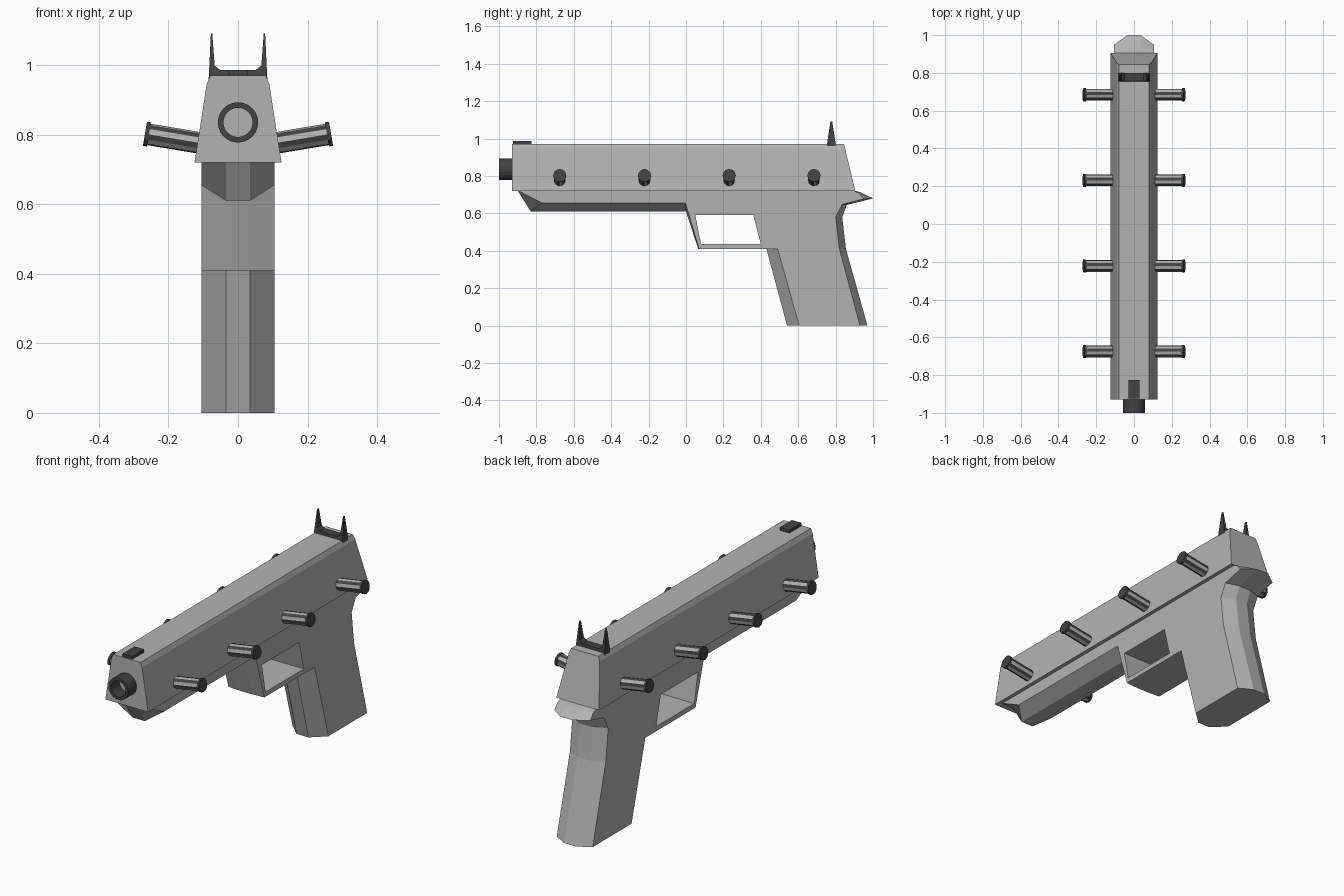
import bpy, bmesh, math
from mathutils import Vector, Matrix

if "Cube" in bpy.data.objects:
    bpy.data.objects.remove(bpy.data.objects["Cube"])


def material(name, v):
    m = bpy.data.materials.new(name)
    m.diffuse_color = (v, v, v, 1)
    m.use_nodes = True
    m.node_tree.nodes["Principled BSDF"].inputs["Base Color"].default_value = m.diffuse_color
    return m


GREY = material("light grey metal", 0.45)
DARK = material("dark grey metal", 0.055)


def finish(bm, name, *mats):
    bmesh.ops.recalc_face_normals(bm, faces=bm.faces[:])
    me = bpy.data.meshes.new(name)
    bm.to_mesh(me)
    bm.free()
    for m in mats:
        me.materials.append(m)
    ob = bpy.data.objects.new(name, me)
    bpy.context.collection.objects.link(ob)
    return ob


def loft(name, rings, *mats, closed=False):
    """Skin matching rings of points; cap the ends unless the loft is closed."""
    bm = bmesh.new()
    vs = [[bm.verts.new(p) for p in r] for r in rings]
    n = len(rings[0])
    pairs = list(zip(vs, vs[1:])) + ([(vs[-1], vs[0])] if closed else [])
    for a, b in pairs:
        for i in range(n):
            j = (i + 1) % n
            bm.faces.new((a[i], a[j], b[j], b[i]))
    if not closed:
        bm.faces.new(vs[0])
        bm.faces.new(vs[-1])
    return finish(bm, name, *mats)


# Slide: tapered section, raked rear face
section = [(-0.125, 0.72), (-0.09, 0.945), (-0.08, 0.97),
           (0.08, 0.97), (0.09, 0.945), (0.125, 0.72)]
loft("slide", [[(x, -0.93, z) for x, z in section],
               [(x, 0.905 - (z - 0.72) * 0.24, z) for x, z in section]], GREY)

# Frame and grip: side outline and centre outline give the chamfered edges
side = [(-0.90, 0.722), (-0.77, 0.655), (-0.003, 0.655), (0.07, 0.41),
        (0.49, 0.41), (0.605, 0), (0.93, 0), (0.82, 0.41), (0.80, 0.58),
        (0.835, 0.648), (0.95, 0.677), (0.925, 0.708), (0.895, 0.722)]
centre = [(-0.90, 0.722), (-0.83, 0.61), (0.0, 0.61), (0.065, 0.41),
          (0.43, 0.41), (0.54, 0), (0.97, 0), (0.855, 0.41), (0.835, 0.58),
          (0.86, 0.645), (1.0, 0.68), (0.935, 0.712), (0.895, 0.722)]
frame = loft("frame_and_grip",
             [[(x, y, z) for y, z in prof] for x, prof in
              ((-0.105, side), (-0.035, centre), (0.035, centre), (0.105, side))], GREY)

# Trigger guard opening
hole = [(0.05, 0.59), (0.36, 0.59), (0.40, 0.435), (0.08, 0.435)]
cutter = loft("guard_cutter", [[(x, y, z) for y, z in hole] for x in (-0.2, 0.2)], GREY)
cutter.hide_render = True
cutter.hide_viewport = True
mod = frame.modifiers.new("guard_hole", "BOOLEAN")
mod.operation = "DIFFERENCE"
mod.solver = "EXACT"
mod.object = cutter


# Muzzle tube, open in front of the slide face
def circle(r, y, n=24):
    return [(r * math.cos(2 * math.pi * i / n), y, 0.835 + r * math.sin(2 * math.pi * i / n))
            for i in range(n)]


loft("muzzle", [circle(0.058, -0.928), circle(0.058, -1.0),
                circle(0.042, -1.0), circle(0.042, -0.928)], DARK, closed=True)

# Front sight block
block = [(-0.028, 0.96), (0.028, 0.96), (0.028, 0.986), (-0.028, 0.986)]
loft("front_sight", [[(x, y, z) for x, z in block] for y in (-0.925, -0.825)], DARK)

# Rear sight: base with two tall horns, thinning upward
half = [(0.085, 0.95), (0.083, 0.985), (0.078, 1.09), (0.074, 1.09),
        (0.067, 0.998), (0.05, 0.985)]
horns = half + [(-x, z) for x, z in reversed(half)]


def thick(z):
    return 0.025 - 0.02 * max(0, (z - 0.96) / 0.13)


loft("rear_sight", [[(x, 0.777 + s * thick(z), z) for x, z in horns] for s in (-1, 1)], DARK)


# Side pegs: striped shaft and dark end flange
def peg_ring(s, y, d, r, n=12):
    a = math.radians(9.5)
    axis = Vector((s * math.cos(a), 0, math.sin(a)))
    up = Vector((-s * math.sin(a), 0, math.cos(a)))
    c = Vector((s * 0.08, y, 0.771)) + axis * d
    return [c + up * (r * math.cos(2 * math.pi * i / n)) +
            Vector((0, r * math.sin(2 * math.pi * i / n), 0)) for i in range(n)]


for s, label in ((-1, "left"), (1, "right")):
    for k in range(4):
        y = -0.675 + 0.453 * k
        shaft = loft(f"peg_shaft_{label}_{k + 1}",
                     [peg_ring(s, y, 0, 0.031), peg_ring(s, y, 0.182, 0.031)], DARK, GREY)
        for i, p in enumerate(shaft.data.polygons):
            p.material_index = i % 2 if i < 12 else 0
        loft(f"peg_flange_{label}_{k + 1}",
             [peg_ring(s, y, 0.178, 0.035), peg_ring(s, y, 0.19, 0.035)], DARK)
